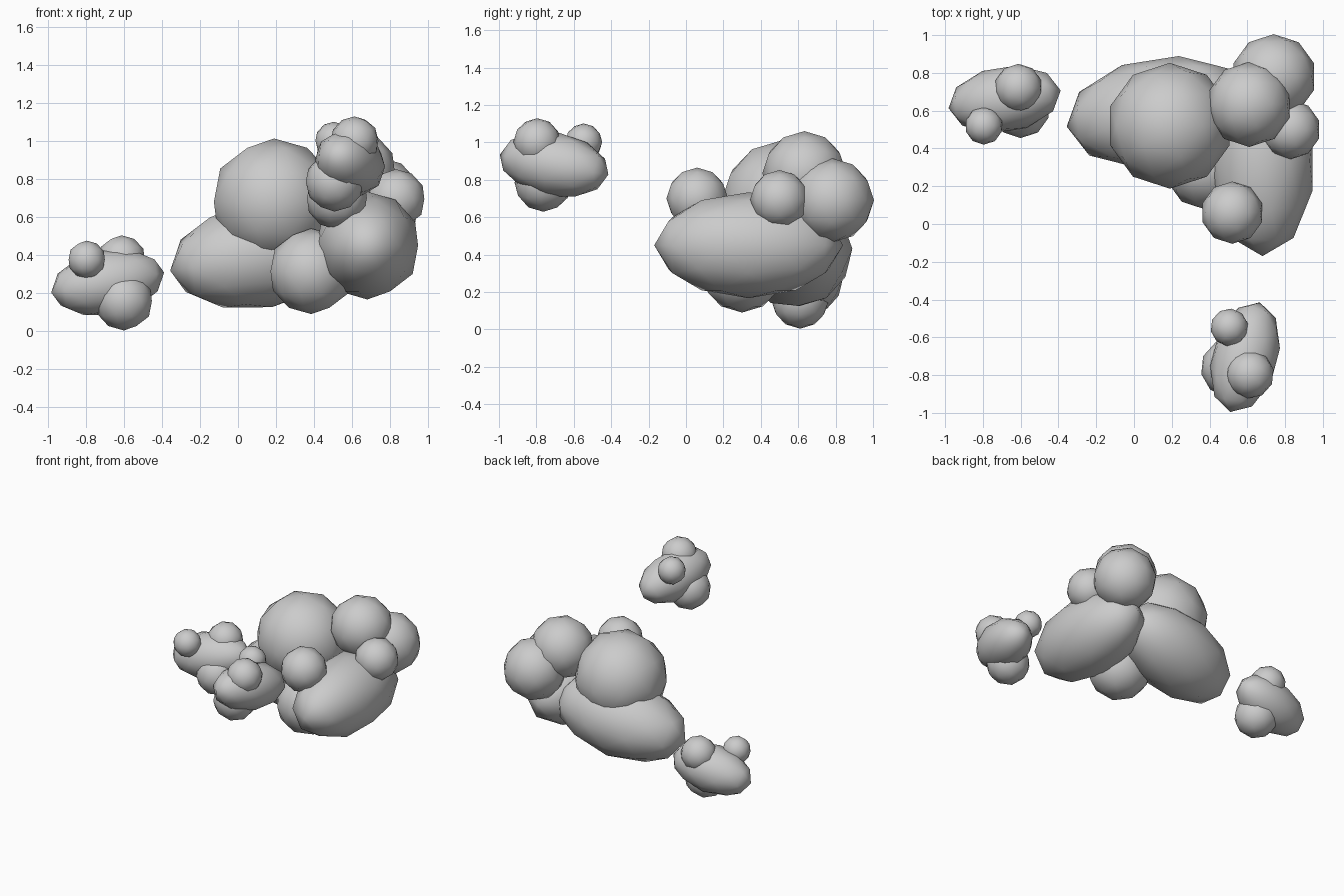
import bpy
from math import radians
from mathutils import Matrix, Euler, Vector

if "Cube" in bpy.data.objects:
    bpy.data.objects.remove(bpy.data.objects["Cube"])


def puff(name, loc, size, rot=(0, 0, 0), base=Matrix()):
    """One low-poly, smooth-shaded cloud puff."""
    bpy.ops.mesh.primitive_ico_sphere_add(subdivisions=2, radius=1)
    ob = bpy.context.object
    ob.name = name
    if not isinstance(size, tuple):
        size = (size,) * 3
    turn = Euler([radians(a) for a in rot])
    ob.matrix_world = base @ Matrix.LocRotScale(Vector(loc), turn, Vector(size))
    bpy.ops.object.shade_smooth()
    return ob


# Large cloud: two long bodies and round puffs
puff("large_cloud_right_body", (0.68, 0.335, 0.45), (0.28, 0.505, 0.283))
puff("large_cloud_left_body", (0.13, 0.593, 0.405), (0.29, 0.5, 0.283), (10, 0, -81))
for name, loc, r in [
    ("main", (0.19, 0.52, 0.68), 0.333),
    ("top", (0.61, 0.633, 0.835), 0.225),
    ("back", (0.74, 0.78, 0.69), 0.225),
    ("side", (0.83, 0.50, 0.695), 0.157),
    ("front", (0.52, 0.06, 0.70), 0.165),
    ("bottom", (0.385, 0.30, 0.315), 0.225),
]:
    puff(f"large_cloud_{name}_puff", loc, r)


def small_cloud(name, loc, turn):
    """Small cloud: tilted long body with three round puffs."""
    base = Matrix.Translation(loc) @ Matrix.Rotation(radians(turn), 4, "Z")
    puff(name + "_body", (0, 0, 0), (0.175, 0.305, 0.172), (10, 0, -81), base)
    puff(name + "_top_puff", (0.073, 0.06, 0.12), 0.128, base=base)
    puff(name + "_side_puff", (-0.11, -0.14, 0.12), 0.1, base=base)
    puff(name + "_bottom_puff", (0.085, -0.05, -0.097), 0.155, base=base)


small_cloud("left_small_cloud", (-0.685, 0.66, 0.256), 0)
small_cloud("front_small_cloud", (0.588, -0.705, 0.881), -114)
